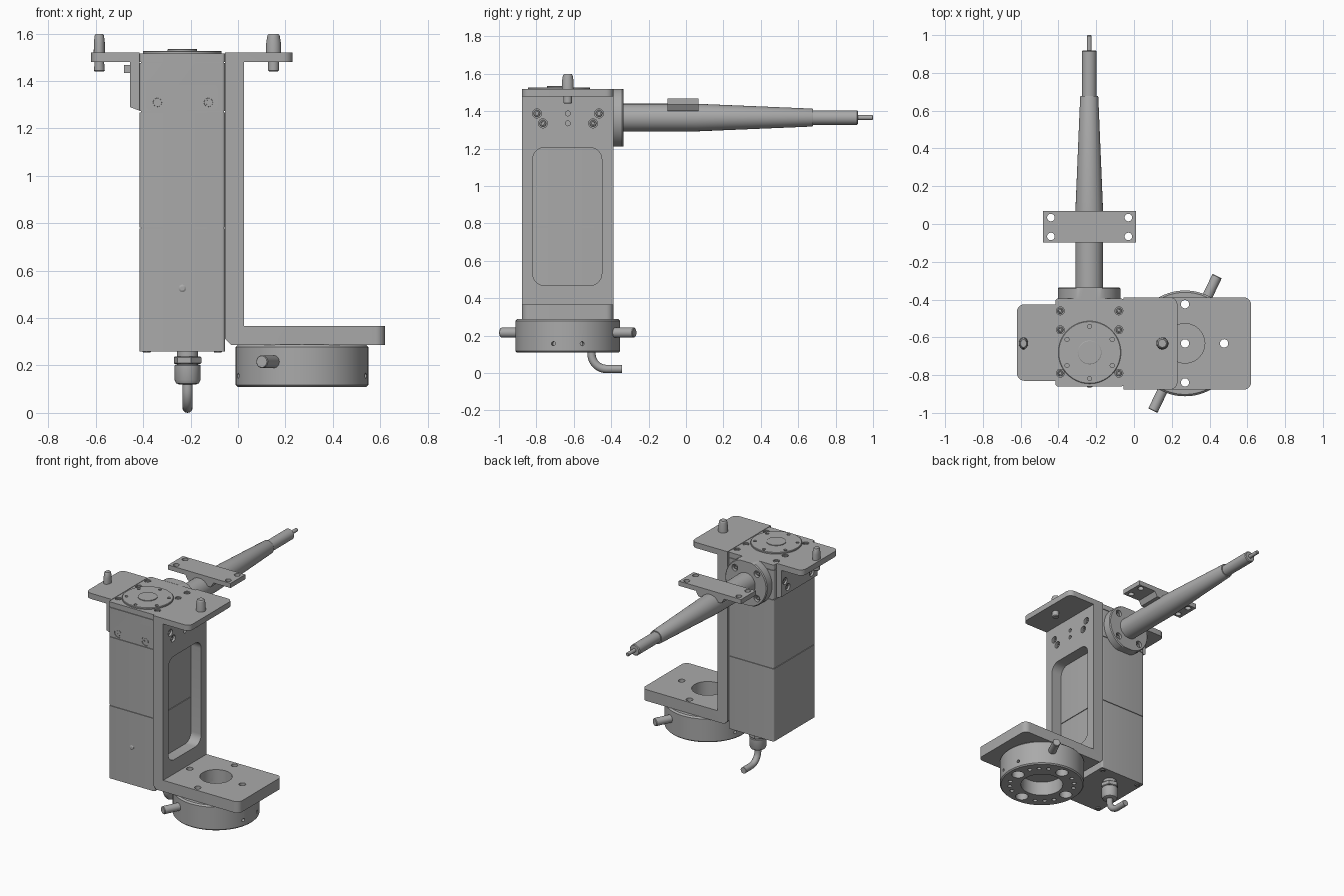
import bpy, bmesh, math
from mathutils import Vector

cube = bpy.data.objects.get("Cube")
if cube:
    bpy.data.objects.remove(cube, do_unlink=True)

metal = bpy.data.materials.new("machined_grey")
metal.use_nodes = True
GREY = (0.4, 0.4, 0.4, 1)
metal.diffuse_color = GREY
metal.node_tree.nodes["Principled BSDF"].inputs["Base Color"].default_value = GREY

X, Y, Z = Vector((1, 0, 0)), Vector((0, 1, 0)), Vector((0, 0, 1))
parts = []


def finish(bm, name, keep=True):
    bmesh.ops.recalc_face_normals(bm, faces=bm.faces)
    mesh = bpy.data.meshes.new(name)
    bm.to_mesh(mesh)
    bm.free()
    mesh.materials.append(metal)
    obj = bpy.data.objects.new(name, mesh)
    bpy.context.collection.objects.link(obj)
    if keep:
        parts.append(obj)
    return obj


def add_lathe(bm, origin, axis, profile, segs=32):
    """Rings of (distance along axis, radius), capped at both ends."""
    origin, axis = Vector(origin), Vector(axis).normalized()
    u = axis.orthogonal().normalized()
    v = axis.cross(u)
    rings = []
    for t, r in profile:
        angles = [2 * math.pi * i / segs for i in range(segs)]
        rings.append([bm.verts.new(origin + axis * t + (u * math.cos(a) + v * math.sin(a)) * r)
                      for a in angles])
    for a, b in zip(rings, rings[1:]):
        for i in range(segs):
            j = (i + 1) % segs
            bm.faces.new((a[i], a[j], b[j], b[i]))
    bm.faces.new(rings[0])
    bm.faces.new(rings[-1])


def lathe(name, origin, axis, profile, segs=32):
    bm = bmesh.new()
    add_lathe(bm, origin, axis, profile, segs)
    return finish(bm, name)


def extrude(name, outline, y0, y1, round_x=None, radius=0.04, keep=True):
    """Extrude an x-z outline along y; round upright edges lying at round_x."""
    bm = bmesh.new()
    face = bm.faces.new([bm.verts.new((x, y0, z)) for x, z in outline])
    new = bmesh.ops.extrude_face_region(bm, geom=[face])["geom"]
    for v in new:
        if isinstance(v, bmesh.types.BMVert):
            v.co.y = y1
    if round_x:
        edges = [e for e in bm.edges
                 if abs((e.verts[0].co - e.verts[1].co).normalized().z) > 0.99
                 and any(abs(e.verts[0].co.x - x) < 1e-4 for x in round_x)]
        bmesh.ops.bevel(bm, geom=edges, offset=radius, segments=6, profile=0.5, affect='EDGES')
    return finish(bm, name, keep)


def box(name, x, y, z, radius=0.0):
    outline = [(x[0], z[0]), (x[1], z[0]), (x[1], z[1]), (x[0], z[1])]
    return extrude(name, outline, y[0], y[1], x if radius else None, radius)


def boolean(target, cutter):
    mod = target.modifiers.new("cut", 'BOOLEAN')
    mod.operation, mod.solver, mod.object = 'DIFFERENCE', 'EXACT', cutter
    bpy.context.view_layer.objects.active = target
    bpy.ops.object.modifier_apply(modifier=mod.name)
    bpy.data.objects.remove(cutter, do_unlink=True)


def drill(target, points, axis, radius, depth):
    """Drill inwards along axis from each surface point."""
    bm = bmesh.new()
    for p in points:
        add_lathe(bm, p, axis, [(-0.02, radius), (depth, radius)], 24)
    boolean(target, finish(bm, "drill_cutter", False))


def screws(name, points, axis, r):
    """Socket-head screws whose heads rise against axis."""
    bm = bmesh.new()
    for p in points:
        add_lathe(bm, p, axis, [(0.03, r), (0.004, r), (0, r * 0.85), (0, r * 0.5), (0.014, r * 0.45)], 16)
    finish(bm, name)


def around(centre, radius, angles):
    return [(centre[0] + radius * math.cos(math.radians(a)),
             centre[1] + radius * math.sin(math.radians(a)), centre[2]) for a in angles]


# Motor housing: stacked blocks separated by thin seams
BX, BY = (-0.415, -0.055), (-0.86, -0.395)
lower = box("lower_housing", BX, BY, (0.26, 0.777), 0.012)
box("upper_housing", BX, BY, (0.783, 1.267), 0.012)
head = box("head_block", BX, BY, (1.273, 1.477), 0.012)
cap = box("head_cap", BX, BY, (1.481, 1.517), 0.012)
box("housing_core", (-0.41, -0.06), (-0.855, -0.4), (0.3, 1.5))
front_points = [(x, -0.86, 1.31) for x in (-0.34, -0.125)]
drill(head, front_points, Y, 0.031, 0.004)
screws("front_screws", [(x, -0.857, z) for x, y, z in front_points], Y, 0.021)
lathe("front_plug", (-0.235, -0.865, 0.525), Y, [(0, 0.009), (0.004, 0.016), (0.02, 0.016)], 20)

# Round top cover with its screws
TC = (-0.235, -0.68, 1.515)
cover = lathe("top_cover", TC, Z, [(0, 0.166), (0.01, 0.166), (0.013, 0.163)], 64)
drill(cover, around((TC[0], TC[1], 1.528), 0.138, range(30, 390, 60)), -Z, 0.011, 0.009)
lathe("cover_hub", TC, Z, [(0, 0.063), (0.018, 0.063), (0.02, 0.06)], 40)
cap_points = [(x, y, 1.517) for x in (-0.39, -0.08) for y in (-0.46, -0.56, -0.79)]
drill(cap, cap_points, -Z, 0.021, 0.012)
screws("cap_screws", [(x, y, 1.515) for x, y, z in cap_points], -Z, 0.016)
screws("base_screws", [(x, y, 0.255) for x in (-0.385, -0.085) for y in (-0.83, -0.425)], Z, 0.018)

# Main bracket: upright with top ledge and foot plate
bracket = extrude("main_bracket",
                  [(-0.055, 1.52), (0.23, 1.52), (0.23, 1.48), (0.025, 1.48), (0.025, 0.367),
                   (0.62, 0.367), (0.62, 0.287), (-0.03, 0.287), (-0.055, 0.312)],
                  -0.877, -0.388, (0.23, 0.62))
bm = bmesh.new()
bmesh.ops.create_cube(bm, size=1)
for v in bm.verts:
    v.co = (v.co.x * 0.3, -0.635 + v.co.y * 0.37, 0.837 + v.co.z * 0.738)
bmesh.ops.bevel(bm, geom=[e for e in bm.edges if abs(e.verts[0].co.x - e.verts[1].co.x) > 0.1],
                offset=0.065, segments=8, profile=0.5, affect='EDGES')
boolean(bracket, finish(bm, "window_cutter", False))
side = [(-0.797, 1.388), (-0.765, 1.335), (-0.465, 1.388), (-0.497, 1.335)]
drill(bracket, [(0.025, y, z) for y, z in side], -X, 0.024, 0.02)
drill(bracket, [(0.025, -0.632, z) for z in (1.335, 1.388)], -X, 0.013, 0.05)
screws("bracket_screws", [(0.015, y, z) for y, z in side], -X, 0.018)

# Small bracket on the opposite side
small = extrude("small_bracket",
                [(-0.62, 1.52), (-0.415, 1.52), (-0.415, 1.275), (-0.455, 1.29), (-0.455, 1.48), (-0.62, 1.48)],
                -0.83, -0.425, (-0.62,))
drill(small, [(-0.455, y, z) for y, z in side], X, 0.024, 0.015)
screws("small_bracket_screws", [(-0.447, y, z) for y, z in side], X, 0.018)

# Locating pins, one of them narrowed
PIN = [(0, 0.018), (0.005, 0.023), (0.07, 0.023), (0.07, 0.032), (0.12, 0.031), (0.152, 0.026), (0.158, 0.021)]
lathe("round_pin", (0.15, -0.632, 1.44), Z, PIN)
narrow = lathe("narrow_pin", (-0.585, -0.632, 1.44), Z, PIN)
for v in narrow.data.vertices:
    if v.co.z > 1.5:
        v.co.x = -0.585 + (v.co.x + 0.585) * 0.75

# Coupling ring under the foot plate
RC = (0.27, -0.632, 0.11)
ring = lathe("coupling_ring", RC, Z, [(0, 0.272), (0.008, 0.28), (0.168, 0.28), (0.178, 0.27)], 96)
bolt_angles = range(0, 360, 90)
drill(ring, [RC], Z, 0.14, 0.1)
drill(ring, [(RC[0], RC[1], 0.288)], -Z, 0.105, 0.05)
drill(ring, [RC], Z, 0.022, 0.2)
drill(ring, around(RC, 0.207, bolt_angles), Z, 0.042, 0.07)
drill(ring, around(RC, 0.207, bolt_angles), Z, 0.022, 0.2)
drill(ring, around(RC, 0.215, [q + d for q in bolt_angles for d in (28, 45, 62)]), Z, 0.014, 0.03)
for a in (16, -16, 164, 196):
    p = Vector(around((RC[0], RC[1], 0.157), 0.28, [a])[0])
    drill(ring, [p], Vector((RC[0], RC[1], 0.157)) - p, 0.011, 0.03)
drill(bracket, [(RC[0], RC[1], 0.367)], -Z, 0.105, 0.1)
drill(bracket, around((RC[0], RC[1], 0.367), 0.207, bolt_angles), -Z, 0.022, 0.1)

# Two nozzles sticking out of the ring
for name, a in (("rear_nozzle", 64.5), ("front_nozzle", 244.5)):
    out = Vector((math.cos(math.radians(a)), math.sin(math.radians(a)), 0))
    lathe(name, (RC[0], RC[1], 0.216), out, [(0.25, 0.027), (0.391, 0.027), (0.395, 0.024)], 24)

# Arm: flange trimmed flat above and below, then the tapered shaft
AC = (-0.237, -0.397, 1.366)
flange = lathe("arm_flange", AC, Y, [(0, 0.165), (0.056, 0.165), (0.062, 0.159)], 72)
for v in flange.data.vertices:
    v.co.z = min(max(v.co.z, 1.211), 1.518)
flange_points = [(AC[0] + sx * 0.087, -0.335, AC[2] + sz * 0.087) for sx in (-1, 1) for sz in (-1, 1)]
drill(flange, flange_points, -Y, 0.023, 0.025)
screws("flange_screws", [(x, -0.347, z) for x, y, z in flange_points], -Y, 0.018)
lathe("arm_shaft", AC, Y, [(0.03, 0.074), (0.45, 0.074), (1.07, 0.048), (1.075, 0.046)], 48)
lathe("arm_sleeve", AC, Y, [(1.06, 0.039), (1.31, 0.039), (1.316, 0.034)])
lathe("arm_tip", AC, Y, [(1.3, 0.013), (1.393, 0.013), (1.397, 0.01)], 20)

# Mounting strap riding on the shaft
strap = extrude("arm_strap",
                [(-0.482, 1.468), (0.01, 1.468), (0.01, 1.435), (-0.125, 1.435), (-0.145, 1.4),
                 (-0.327, 1.4), (-0.347, 1.435), (-0.482, 1.435)], -0.098, 0.068)
drill(strap, [(x, y, 1.468) for x in (-0.44, -0.03) for y in (0.034, -0.066)], -Z, 0.02, 0.06)

# Cable gland and bent cable
GC = (-0.213, -0.505, 0.26)
lathe("gland_neck", GC, -Z, [(-0.01, 0.045), (0.06, 0.045)])
lathe("gland_nut", GC, -Z, [(0.022, 0.056), (0.026, 0.06), (0.05, 0.06), (0.054, 0.056)], 6)
lathe("gland_body", GC, -Z, [(0.056, 0.05), (0.06, 0.055), (0.12, 0.055), (0.135, 0.048), (0.14, 0.035)])
curve = bpy.data.curves.new("cable_path", 'CURVE')
curve.dimensions, curve.bevel_depth, curve.bevel_resolution, curve.use_fill_caps = '3D', 0.022, 4, True
bend = [(-0.425 - 0.08 * math.cos(t), 0.102 - 0.08 * math.sin(t))
        for t in (math.pi / 2 * i / 10 for i in range(11))]
path = [(-0.505, 0.14)] + bend + [(-0.342, 0.022)]
spline = curve.splines.new('POLY')
spline.points.add(len(path) - 1)
for point, (y, z) in zip(spline.points, path):
    point.co = (GC[0], y, z, 1)
curve.materials.append(metal)
cable = bpy.data.objects.new("cable", curve)
bpy.context.collection.objects.link(cable)

# Smooth round surfaces, keep machined edges crisp
bpy.ops.object.select_all(action='DESELECT')
for obj in parts:
    obj.select_set(True)
bpy.context.view_layer.objects.active = parts[0]
bpy.ops.object.shade_smooth_by_angle(angle=math.radians(30))
